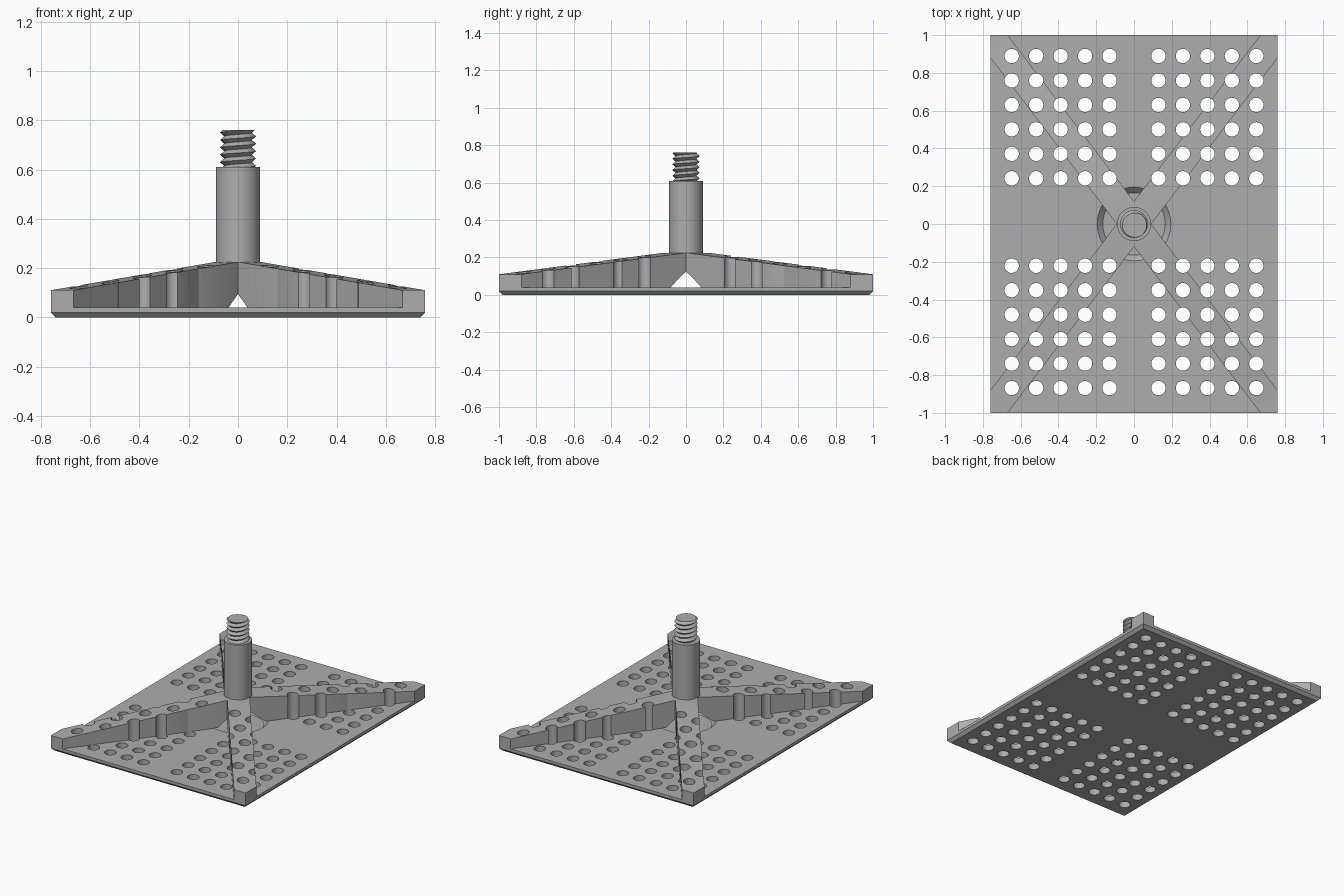
import bpy, bmesh, math
from mathutils import Matrix, Vector

cube = bpy.data.objects.get("Cube")
if cube:
    bpy.data.objects.remove(cube, do_unlink=True)

HX, HY = 0.76, 1.0            # half size of the plate
PLATE_TOP, CHAMFER = 0.04, 0.02
PITCH = 0.03

grey = bpy.data.materials.new("plain grey")
grey.use_nodes = True
colour = (0.42, 0.42, 0.42, 1)
grey.diffuse_color = colour
grey.node_tree.nodes["Principled BSDF"].inputs["Base Color"].default_value = colour


def make(name, bm):
    bmesh.ops.recalc_face_normals(bm, faces=bm.faces[:])
    mesh = bpy.data.meshes.new(name)
    bm.to_mesh(mesh)
    bm.free()
    obj = bpy.data.objects.new(name, mesh)
    bpy.context.collection.objects.link(obj)
    mesh.materials.append(grey)
    return obj


def cone(bm, r1, r2, z1, z2, x=0, y=0, sides=64):
    bmesh.ops.create_cone(bm, cap_ends=True, segments=sides, radius1=r1, radius2=r2,
                          depth=z2 - z1, matrix=Matrix.Translation((x, y, (z1 + z2) / 2)))


def select(obj):
    bpy.ops.object.select_all(action='DESELECT')
    obj.select_set(True)
    bpy.context.view_layer.objects.active = obj


def cut(obj, cutter):
    mod = obj.modifiers.new("cut", 'BOOLEAN')
    mod.operation, mod.solver, mod.object = 'DIFFERENCE', 'EXACT', cutter
    select(obj)
    bpy.ops.object.modifier_apply(modifier=mod.name)


def smooth(obj):
    select(obj)
    bpy.ops.object.shade_smooth_by_angle(angle=math.radians(30))


# Base plate with a chamfer around its underside
bm = bmesh.new()
rings = []
for inset, z in ((CHAMFER, 0), (0, CHAMFER), (0, PLATE_TOP)):
    rings.append([bm.verts.new((sx * (HX - inset), sy * (HY - inset), z))
                  for sx, sy in ((-1, -1), (1, -1), (1, 1), (-1, 1))])
for low, high in zip(rings, rings[1:]):
    for i in range(4):
        j = (i + 1) % 4
        bm.faces.new((low[i], low[j], high[j], high[i]))
bm.faces.new(rings[0])
bm.faces.new(rings[-1])
plate = make("base_plate", bm)

# Crossed ribs: one arm, mirrored to all four corners
w, h_mid, h_end = 0.12, 0.225, 0.11
outline = [(0, 0, h_mid), (HX * w, 0, h_mid), (HX, HY * (1 - w), h_end),
           (HX, HY, h_end), (HX * (1 - w), HY, h_end), (0, HY * w, h_mid)]
bm = bmesh.new()
top = [bm.verts.new(p) for p in outline]
low = [bm.verts.new((x, y, PLATE_TOP)) for x, y, z in outline]
for ids in ((0, 1, 5), (1, 2, 4, 5), (2, 3, 4)):
    bm.faces.new([top[i] for i in ids])
bm.faces.new(low)
for i in range(1, 5):
    bm.faces.new((low[i], low[i + 1], top[i + 1], top[i]))
ribs = make("cross_ribs", bm)
mirror = ribs.modifiers.new("mirror", 'MIRROR')
mirror.use_axis = (True, True, False)
select(ribs)
bpy.ops.object.modifier_apply(modifier=mirror.name)

# Hole grid through plate and ribs
bm = bmesh.new()
step = 0.1295
for i in range(-5, 6):
    for k in range(6):
        for y in (0.242 + k * step, -0.221 - k * step):
            if i:
                cone(bm, 0.038, 0.038, -0.1, 0.4, i * step, y, 28)
holes = make("hole_cutter", bm)

# Conical hollow beneath the rib crossing, and the shallow dish in the plate
bm = bmesh.new()
cone(bm, 0.214, 0, 0, 0.214)
hollow = make("hollow_cutter", bm)
bm = bmesh.new()
cone(bm, 0.165, 0.215, 0.01, 0.06)
dish = make("dish_cutter", bm)

cut(plate, holes)
cut(plate, dish)
cut(ribs, holes)
cut(ribs, hollow)
for cutter in (holes, hollow, dish):
    bpy.data.objects.remove(cutter, do_unlink=True)
smooth(plate)
smooth(ribs)

# Round post
bm = bmesh.new()
cone(bm, 0.09, 0.09, 0.215, 0.61)
smooth(make("post", bm))

# Screw thread: a helical V surface trimmed flat at both ends
z0, z1, sides = 0.6, 0.76, 48
bm = bmesh.new()
rows = []
for k in range(-4, 14):
    r = 0.073 if k % 2 else 0.056
    rows.append([bm.verts.new((r * math.cos(j / sides * math.tau),
                               r * math.sin(j / sides * math.tau),
                               z0 + PITCH * (k / 2 + j / sides)))
                 for j in range(sides + 1)])
for a, b in zip(rows, rows[1:]):
    for j in range(sides):
        bm.faces.new((a[j], a[j + 1], b[j + 1], b[j]))
bmesh.ops.remove_doubles(bm, verts=bm.verts[:], dist=0.0001)
for z, up in ((z0, -1), (z1, 1)):
    res = bmesh.ops.bisect_plane(bm, geom=bm.verts[:] + bm.edges[:] + bm.faces[:],
                                 plane_co=Vector((0, 0, z)), plane_no=Vector((0, 0, up)),
                                 clear_outer=True)
    rim = [e for e in res["geom_cut"] if isinstance(e, bmesh.types.BMEdge)]
    bmesh.ops.edgenet_fill(bm, edges=rim)
smooth(make("screw_thread", bm))
